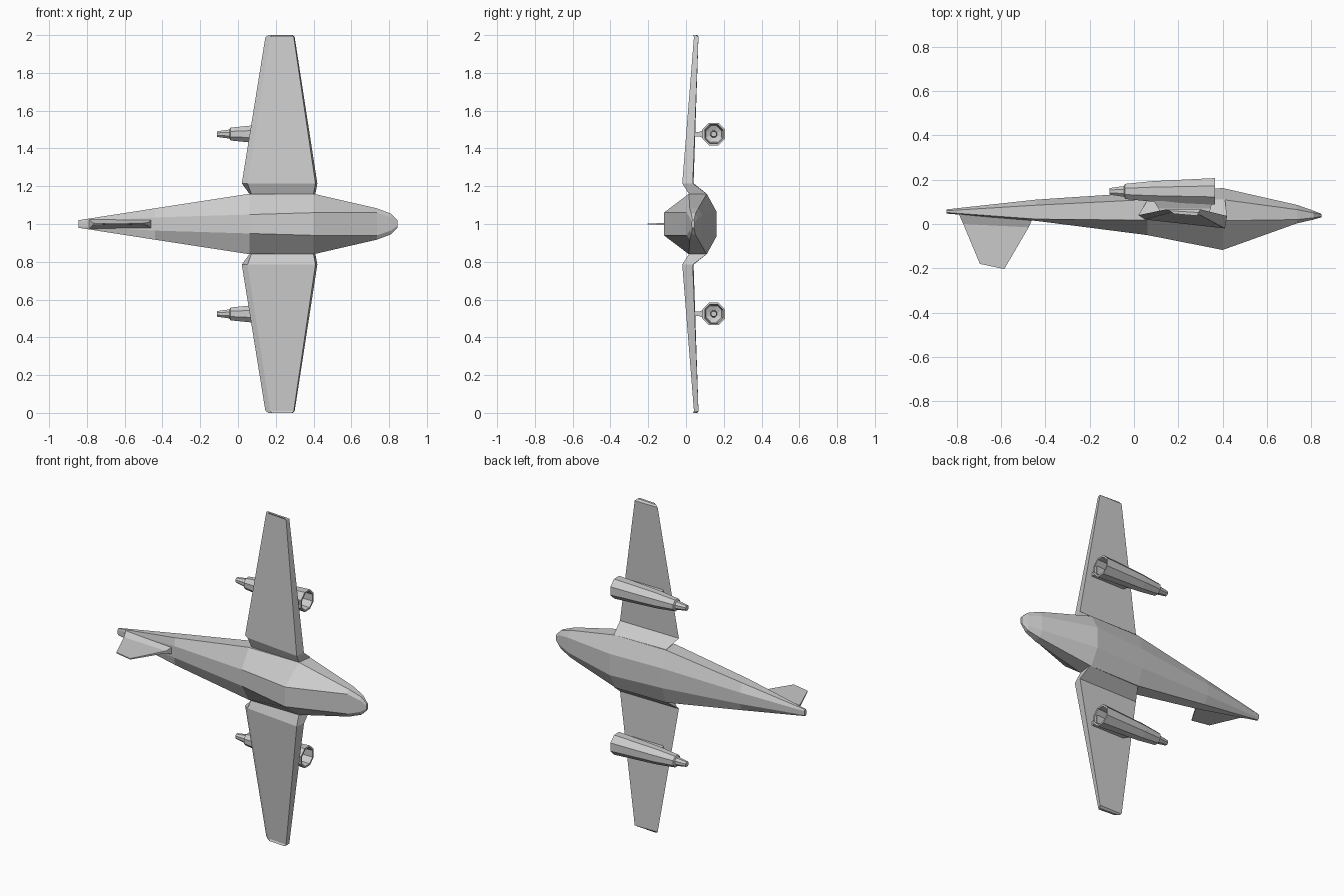
import bpy, bmesh
from math import cos, sin, pi


def loft(name, rings, cap_start=True, cap_end=True):
    """Skin a list of equal-length point rings with flat quads."""
    bm = bmesh.new()
    vr = [[bm.verts.new(p) for p in r] for r in rings]
    n = len(rings[0])
    for a, b in zip(vr, vr[1:]):
        for i in range(n):
            j = (i + 1) % n
            bm.faces.new((a[i], a[j], b[j], b[i]))
    if cap_start:
        bm.faces.new(vr[0])
    if cap_end:
        bm.faces.new(vr[-1])
    bmesh.ops.recalc_face_normals(bm, faces=bm.faces)
    me = bpy.data.meshes.new(name)
    bm.to_mesh(me)
    bm.free()
    ob = bpy.data.objects.new(name, me)
    bpy.context.collection.objects.link(ob)
    return ob


# Fuselage: octagonal sections along x
# x, half width, top y, top half width, upper side y, lower side y, belly y, belly half width
stations = [
    (-0.845, 0.02, 0.047, 0.012, 0.052, 0.060, 0.066, 0.012),
    (-0.44, 0.083, 0.014, 0.035, 0.022, 0.085, 0.11, 0.035),
    (0.06, 0.16, -0.05, 0.05, 0.017, 0.11, 0.143, 0.06),
    (0.40, 0.16, -0.117, 0.06, 0.015, 0.11, 0.162, 0.065),
    (0.735, 0.083, 0.003, 0.06, 0.02, 0.065, 0.086, 0.045),
    (0.81, 0.055, 0.02, 0.035, 0.028, 0.05, 0.06, 0.03),
    (0.845, 0.02, 0.03, 0.01, 0.034, 0.042, 0.046, 0.01),
]
rings = []
for x, w, yt, wt, yu, yl, yb, wb in stations:
    half = [(yt, wt), (yu, w), (yl, w), (yb, wb)]
    rings.append([(x, y, 1 + z) for y, z in half] +
                 [(x, y, 1 - z) for y, z in reversed(half)])
loft("fuselage", rings)

# Tail fin
loft("tail_fin", [
    [(-0.79, 0.045, 1.025), (-0.455, 0.03, 1.027), (-0.455, 0.03, 0.973), (-0.79, 0.045, 0.975)],
    [(-0.77, 0.0, 1.006), (-0.475, -0.015, 1.007), (-0.475, -0.015, 0.993), (-0.77, 0.0, 0.994)],
    [(-0.695, -0.18, 1.003), (-0.585, -0.203, 1.003), (-0.585, -0.203, 0.997), (-0.695, -0.18, 0.997)],
])

# Wing sections: distance from centreline, then (x, y) profile
wing = [
    (0.14, [(0.06, 0.11), (0.07, 0.03), (0.40, 0.015), (0.41, 0.11)]),
    (0.16, [(0.06, 0.105), (0.07, 0.03), (0.40, 0.015), (0.41, 0.11)]),
    (0.215, [(0.02, 0.04), (0.05, 0.02), (0.41, -0.02), (0.42, 0.036)]),
    (0.99, [(0.145, 0.066), (0.17, 0.052), (0.295, 0.042), (0.30, 0.066)]),
    (1.00, [(0.16, 0.060), (0.18, 0.046), (0.285, 0.037), (0.29, 0.052)]),
]

# Engine: outer skin from tail to lip, then the hollow intake and hub
engine = [(-0.11, 0.015), (-0.045, 0.024), (-0.04, 0.034), (0.08, 0.046),
          (0.365, 0.06), (0.365, 0.05), (0.20, 0.042), (0.19, 0.018), (0.24, 0.014)]

for label, s in (("right", 1), ("left", -1)):
    loft(label + "_wing", [[(x, y, 1 + s * d) for x, y in prof] for d, prof in wing])
    cy, cz = 0.147, 1 + s * 0.476
    loft(label + "_engine", [[(x, cy + r / cos(pi / 8) * cos(pi / 8 + k * pi / 4),
                               cz + r / cos(pi / 8) * sin(pi / 8 + k * pi / 4))
                              for k in range(8)] for x, r in engine])
    # Pylon between wing and engine
    loft(label + "_pylon", [
        [(x, y, cz + z) for x, z in ((x0, -w), (x1, -w), (x1, w), (x0, w))]
        for y, x0, x1, w in ((0.04, 0.12, 0.34, 0.012), (0.07, 0.11, 0.345, 0.012),
                             (0.103, 0.09, 0.355, 0.025))])
